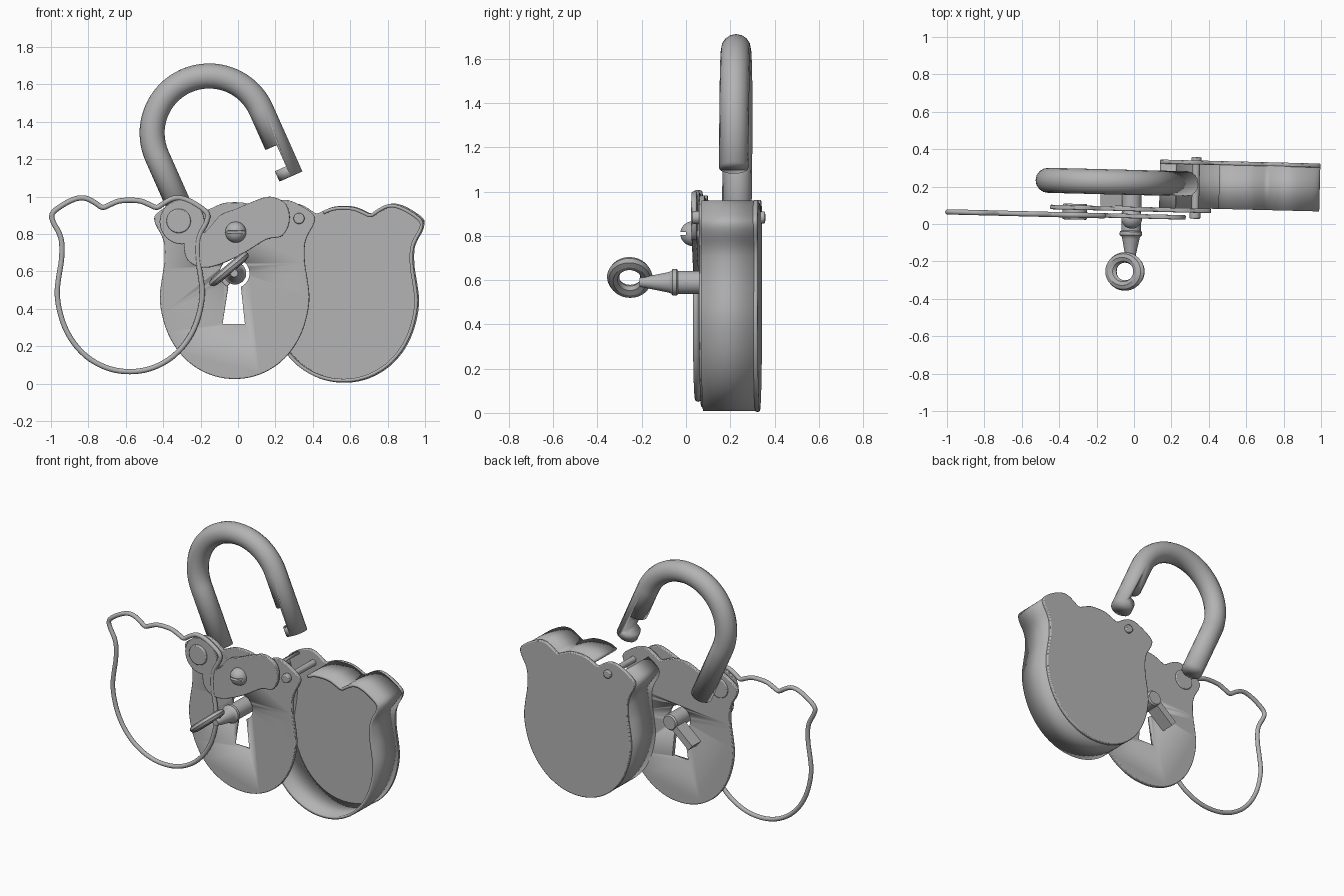
import bpy, bmesh, math
from mathutils import Vector, Matrix

cube = bpy.data.objects.get("Cube")
if cube:
    bpy.data.objects.remove(cube)

steel = bpy.data.materials.new("grey steel")
steel.use_nodes = True
GREY = (0.45, 0.45, 0.45, 1)
steel.diffuse_color = GREY
steel.node_tree.nodes["Principled BSDF"].inputs["Base Color"].default_value = GREY
parts = []


def activate(obj):
    bpy.ops.object.select_all(action='DESELECT')
    obj.select_set(True)
    bpy.context.view_layer.objects.active = obj


def finish(obj, name):
    obj.name = name
    obj.data.materials.clear()
    obj.data.materials.append(steel)
    activate(obj)
    bpy.ops.object.shade_smooth_by_angle(angle=math.radians(35))
    parts.append(obj)
    return obj


def from_bmesh(bm, name):
    bmesh.ops.recalc_face_normals(bm, faces=bm.faces)
    mesh = bpy.data.meshes.new(name)
    bm.to_mesh(mesh)
    bm.free()
    obj = bpy.data.objects.new(name, mesh)
    bpy.context.collection.objects.link(obj)
    return finish(obj, name)


def modify(obj, kind, **settings):
    activate(obj)
    mod = obj.modifiers.new(kind.title(), kind)
    for key, value in settings.items():
        setattr(mod, key, value)
    bpy.ops.object.modifier_apply(modifier=mod.name)


def cut(obj, cutter):
    modify(obj, 'BOOLEAN', operation='DIFFERENCE', object=cutter, solver='EXACT')
    parts.remove(cutter)
    bpy.data.objects.remove(cutter)


def smooth_loop(pts, steps=3):
    """Closed Catmull-Rom curve through 2D points."""
    out, n = [], len(pts)
    for i in range(n):
        a, b, c, d = (Vector(pts[(i + k) % n]) for k in (-1, 0, 1, 2))
        for s in range(steps):
            t = s / steps
            out.append((2 * b + (c - a) * t + (2 * a - 5 * b + 4 * c - d) * t ** 2
                        + (3 * b - a - 3 * c + d) * t ** 3) / 2)
    return out


def slab(name, pts, y0, y1, bevel=0.0):
    """Extrude an XZ outline along y."""
    bm = bmesh.new()
    face = bm.faces.new([bm.verts.new((p[0], y0, p[1])) for p in pts])
    ext = bmesh.ops.extrude_face_region(bm, geom=[face])
    moved = [v for v in ext["geom"] if isinstance(v, bmesh.types.BMVert)]
    bmesh.ops.translate(bm, verts=moved, vec=(0, y1 - y0, 0))
    obj = from_bmesh(bm, name)
    if bevel:
        modify(obj, 'BEVEL', width=bevel, segments=2, limit_method='ANGLE',
               angle_limit=math.radians(60))
    return obj


def disc(name, x, z, r, y0, y1, bevel=0.0):
    pts = [(x + r * math.cos(a * math.tau / 32), z + r * math.sin(a * math.tau / 32))
           for a in range(32)]
    return slab(name, pts, y0, y1, bevel)


def tube(name, path, r, cyclic):
    curve = bpy.data.curves.new(name, 'CURVE')
    curve.dimensions = '3D'
    curve.bevel_depth, curve.bevel_resolution = r, 6
    curve.use_fill_caps = True
    line = curve.splines.new('POLY')
    line.points.add(len(path) - 1)
    for point, co in zip(line.points, path):
        point.co = (*co, 1)
    line.use_cyclic_u = cyclic
    obj = bpy.data.objects.new(name, curve)
    bpy.context.collection.objects.link(obj)
    activate(obj)
    bpy.ops.object.convert(target='MESH')
    return finish(bpy.context.view_layer.objects.active, name)


def box(name, centre, size, angle):
    bpy.ops.mesh.primitive_cube_add(size=1, location=centre, rotation=(0, angle, 0))
    obj = bpy.context.object
    obj.scale = size
    return finish(obj, name)


# Shared lock outline: right half from top centre to bottom, then mirrored
HALF = [(0, .945), (.06, .94), (.11, .92), (.15, .905), (.19, .93), (.24, .955), (.29, .955),
        (.35, .93), (.41, .89), (.43, .86), (.42, .82), (.39, .765), (.375, .71), (.376, .62),
        (.39, .53), (.4, .44), (.39, .35), (.36, .25), (.31, .16), (.24, .085), (.16, .035),
        (.08, .008), (0, 0)]
OUTLINE = smooth_loop(HALF + [(-x, z) for x, z in HALF[-2:0:-1]])


def outline(cx, bottom, scale=1.0):
    return [(cx + p.x * scale, bottom + .47 + (p.y - .47) * scale) for p in OUTLINE]


# Front plate with keyhole
plate = slab("front_plate", outline(-.02, .025), .068, .092, .005)
KX, KZ = -.015, .59
hole = [(KX - .005 + .08 * math.cos(math.radians(a)), KZ + .08 * math.sin(math.radians(a)))
        for a in range(-65, 246, 10)]
cut(plate, slab("keyhole_cutter", hole + [(-.085, .32), (.035, .32)], 0, .2))

# Case: back plate and side wall, open at the front and above the pivot
slab("case_back_plate", outline(.56, .005), .326, .348, .006)
wall = [p for p in outline(.56, .005, .975)]
gap = [i for i, p in enumerate(wall) if .22 < p[0] < .44 and p[1] > .85]
wall = wall[max(gap) + 1:] + wall[:min(gap)]
bm = bmesh.new()
rows = [[bm.verts.new((x, y, z)) for x, z in wall] for y in (.092, .33)]
for i in range(len(wall) - 1):
    bm.faces.new((rows[0][i], rows[0][i + 1], rows[1][i + 1], rows[1][i]))
modify(from_bmesh(bm, "case_wall"), 'SOLIDIFY', thickness=.018, offset=0)

# Thin swing ring with its pivot ear
tube("swing_ring", [(x, .04, z) for x, z in outline(-.58, .05, .97)], .014, True)
disc("swing_ring_ear", -.3, .865, .12, .03, .052, .004)
disc("swing_ring_pivot", -.318, .87, .065, .016, .1, .006)

# Keyhole swing cover and slotted dome screw
COVER = [(-.29, .745), (-.27, .66), (-.19, .62), (-.09, .64), (.035, .7), (.15, .77),
         (.235, .79), (.275, .87), (.255, .96), (.17, 1.0), (.07, .97), (-.01, .935),
         (-.09, .905), (-.14, .85), (-.18, .81), (-.25, .79)]
slab("keyhole_cover", smooth_loop(COVER, 4), .03, .054, .005)
disc("cover_post", -.013, .81, .03, .03, .08)
bpy.ops.mesh.primitive_uv_sphere_add(segments=32, ring_count=16, radius=.056,
                                     location=(-.013, .03, .81))
dome = finish(bpy.context.object, "cover_screw")
cut(dome, box("slot_cutter", (-.013, -.025, .81), (.2, .05, .014), 0))

# Case pivot rod with rivet heads
disc("pivot_rod", .325, .883, .02, .04, .36)
disc("pivot_front_rivet", .325, .883, .029, .036, .07, .006)
disc("pivot_back_rivet", .325, .883, .027, .34, .366, .006)

# Tilted shackle: leg, arc, leg, with a hook notch
TILT = math.radians(24)
side = Vector((math.cos(TILT), 0, math.sin(TILT)))
down = Vector((math.sin(TILT), 0, -math.cos(TILT)))
centre, R = Vector((-.16, .222, 1.34)), .305
path = [centre - side * R + down * .39]
for i in range(33):
    a = math.pi * i / 32
    path.append(centre - side * R * math.cos(a) - down * R * math.sin(a))
path.append(centre + side * R + down * .39)
shackle = tube("shackle", path, .067, False)
modify(shackle, 'BEVEL', width=.014, segments=3, limit_method='ANGLE',
       angle_limit=math.radians(60))
cut(shackle, box("notch_cutter", centre + side * (R - .1) + down * .268, (.2, .3, .125), -TILT))

# Key: turned stem, oval bow and bit
STEM = [(0, -.21), (.02, -.21), (.03, -.16), (.046, -.08), (.05, -.068), (.06, -.06),
        (.06, -.042), (.052, -.036), (.052, .18), (.044, .19), (0, .19)]
bm = bmesh.new()
ring = [bm.verts.new((KX + r, y, KZ)) for r, y in STEM]
edges = [bm.edges.new(pair) for pair in zip(ring, ring[1:])]
bmesh.ops.spin(bm, geom=ring + edges, cent=(KX, 0, KZ), axis=(0, 1, 0), angle=math.tau, steps=32)
bmesh.ops.remove_doubles(bm, verts=bm.verts, dist=.0005)
from_bmesh(bm, "key_stem")
TURN = math.radians(40)
bpy.ops.mesh.primitive_torus_add(major_radius=.075, minor_radius=.028, major_segments=40,
                                 minor_segments=8, location=(-.042, -.255, .612),
                                 rotation=(0, -TURN, 0))
bow = finish(bpy.context.object, "key_bow")
bow.scale = (1.3, 1, .85)
u = Vector((math.cos(TURN), 0, math.sin(TURN)))
bit = box("key_bit", Vector((KX, .14, KZ)) - u * .115, (.17, .09, .045), -TURN)

# Slight yaw of the whole lock
bpy.context.view_layer.update()
for obj in parts:
    obj.matrix_world = Matrix.Rotation(-.025, 4, 'Z') @ obj.matrix_world
